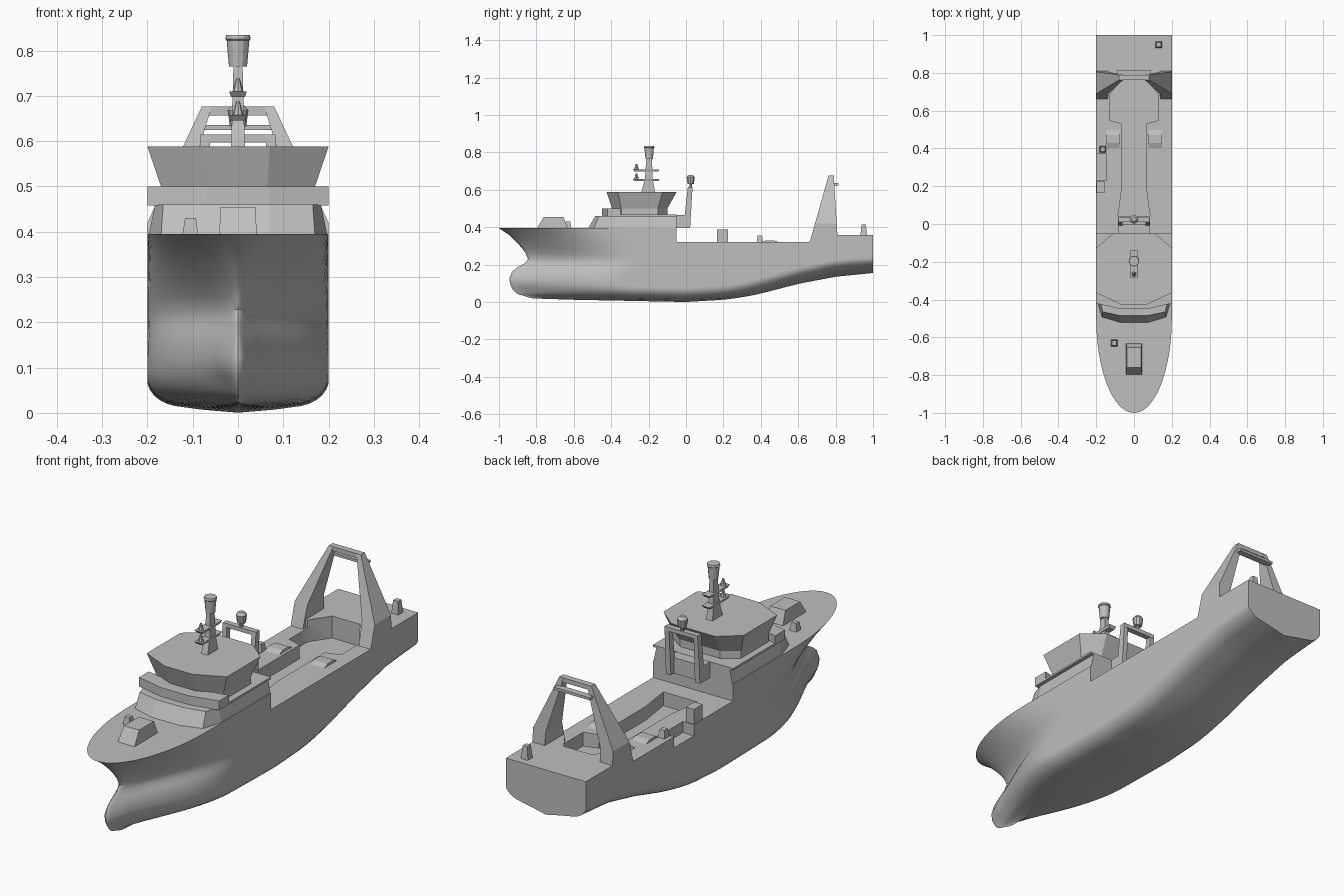
import bpy, bmesh, math

if "Cube" in bpy.data.objects:
    bpy.data.objects.remove(bpy.data.objects["Cube"], do_unlink=True)

grey = bpy.data.materials.new("plain grey")
grey.use_nodes = True
grey.diffuse_color = (0.52, 0.52, 0.52, 1)
grey.node_tree.nodes["Principled BSDF"].inputs["Base Color"].default_value = grey.diffuse_color


def finish(name, bm):
    bmesh.ops.recalc_face_normals(bm, faces=bm.faces)
    mesh = bpy.data.meshes.new(name)
    bm.to_mesh(mesh)
    bm.free()
    mesh.materials.append(grey)
    obj = bpy.data.objects.new(name, mesh)
    bpy.context.collection.objects.link(obj)
    return obj


def loft(name, *layers):
    """Solid through (height, outline) layers with equal point counts."""
    bm = bmesh.new()
    loops = [[bm.verts.new((x, y, z)) for x, y in outline] for z, outline in layers]
    n = len(loops[0])
    bm.faces.new(loops[0])
    bm.faces.new(loops[-1])
    for a, b in zip(loops, loops[1:]):
        for i in range(n):
            j = (i + 1) % n
            bm.faces.new((a[i], a[j], b[j], b[i]))
    return finish(name, bm)


def rect(x0, x1, y0, y1):
    return [(x0, y0), (x1, y0), (x1, y1), (x0, y1)]


def ring(y, r, n=10):
    return [(r * math.cos(math.tau * i / n), y + r * math.sin(math.tau * i / n)) for i in range(n)]


def both(*half):
    """Mirror a half outline (positive x, front to back) into a full one."""
    return list(half) + [(-x, y) for x, y in reversed(half)]


def prism(name, outline, z0, z1):
    return loft(name, (z0, outline), (z1, outline))


def lerp(table, y):
    for (a, p), (b, q) in zip(table, table[1:]):
        if y <= b:
            return p + (q - p) * max(0, (y - a) / (b - a))
    return table[-1][1]


def clip(v):
    return max(0.0, min(1.0, v))


# Hull: waterline rows of height, stem position and bilge fullness
TOP = 0.395
KEEL = [(-0.85, 0.02), (-0.6, 0.012), (0, 0.0), (0.2, 0.012), (0.3, 0.025), (0.4, 0.045),
        (0.6, 0.097), (0.8, 0.135), (1, 0.155)]
ROWS = [(0, -0.82, 0), (0.007, -0.85, 0.4), (0.015, -0.87, 0.7), (0.02, -0.89, 0.79),
        (0.027, -0.905, 0.86), (0.037, -0.916, 0.92), (0.05, -0.926, 0.967), (0.065, -0.934, 0.993),
        (0.08, -0.94, 1), (0.11, -0.945, 1), (0.15, -0.93, 1), (0.175, -0.9, 1),
        (0.195, -0.865, 1), (0.22, -0.845, 1), (0.25, -0.855, 1), (0.28, -0.875, 1),
        (0.32, -0.91, 1), (0.36, -0.95, 1), (TOP, -1, 1)]
COLS = 48


def hull_point(row, t):
    h, stem, full = row
    y = stem + (1 - stem) * t ** 1.8
    keel = lerp(KEEL, y)
    z = keel + (TOP - keel) * (h / TOP) ** (1 - 0.35 * clip((y - 0.2) / 0.6))
    d = y - stem
    flare = math.sqrt(max(0, 1 - (1 - clip(d / 0.5)) ** 2))
    entry = math.sin(math.pi / 2 * clip(d / 0.62)) ** 1.35
    q = clip((h - 0.06) / (TOP - 0.06)) ** 2
    body = 0.2 * full * (entry * (1 - q) + flare * q)
    bulb = 0.036 * full * math.sqrt(clip(d / 0.08)) * math.exp(-((h - 0.1) / 0.06) ** 2)
    return min(math.hypot(body, bulb), 0.2), y, z


bm = bmesh.new()
rings = []
for c in range(COLS + 1):
    pts = [hull_point(r, c / COLS) for r in ROWS]
    pts = [(-x, y, z) for x, y, z in reversed(pts)] + pts[1:]
    rings.append([bm.verts.new(p) for p in pts])
for a, b in zip(rings, rings[1:]):
    for i in range(len(a)):
        j = (i + 1) % len(a)
        bm.faces.new((a[i], a[j], b[j], b[i]))
bm.faces.new(rings[-1])
bmesh.ops.remove_doubles(bm, verts=bm.verts, dist=0.00005)
bmesh.ops.dissolve_degenerate(bm, dist=0.00001, edges=bm.edges)
hull = finish("hull", bm)

# Lowered decks, work well and side notch cut out of the hull
well = both((0.085, 0.04), (0.063, 0.2), (0.063, 0.53), (0.13, 0.55), (0.13, 0.68), (0.07, 0.77))
cutters = [
    prism("work_deck_cutter", rect(-0.3, 0.3, -0.05, 0.68), 0.32, 0.6),
    prism("stern_deck_cutter", rect(-0.3, 0.3, 0.67, 1.2), 0.357, 0.6),
    prism("well_cutter", well, 0.258, 0.7),
    prism("notch_cutter", rect(-0.3, -0.145, 0.23, 0.37), 0.27, 0.7),
]
bpy.context.view_layer.objects.active = hull
for cutter in cutters:
    cutter.hide_render = True
    mod = hull.modifiers.new(cutter.name, "BOOLEAN")
    mod.operation = "DIFFERENCE"
    mod.solver = "EXACT"
    mod.object = cutter
    bpy.ops.object.modifier_apply(modifier=mod.name)
for cutter in cutters:
    bpy.data.objects.remove(cutter, do_unlink=True)
bpy.ops.object.select_all(action="DESELECT")
hull.select_set(True)
bpy.ops.object.shade_smooth_by_angle(angle=math.radians(35))

# Deckhouse, its roof, the front ledge and the flared bridge
loft("deckhouse",
     (0.39, both((0.07, -0.525), (0.17, -0.495), (0.198, -0.4), (0.198, -0.05))),
     (0.46, both((0.07, -0.485), (0.165, -0.465), (0.183, -0.4), (0.183, -0.05))))
prism("deckhouse_roof", both((0.07, -0.45), (0.2, -0.42), (0.2, -0.05)), 0.458, 0.467)
prism("front_ledge", both((0.07, -0.45), (0.2, -0.42), (0.2, -0.35), (0.07, -0.38)), 0.465, 0.5)
bridge_foot = both((0.065, -0.395), (0.17, -0.345), (0.17, -0.15), (0.1, -0.1))
loft("bridge", (0.465, bridge_foot), (0.5, bridge_foot),
     (0.588, both((0.07, -0.425), (0.2, -0.365), (0.2, -0.125), (0.11, -0.05))))
prism("gantry_support", rect(-0.085, 0.085, -0.12, 0.0), 0.395, 0.466)

# Foredeck winch housing
loft("winch_housing", (0.39, rect(-0.042, 0.042, -0.8, -0.63)),
     (0.455, rect(-0.038, 0.038, -0.76, -0.655)))

# Vents on the decks
for name, x, y, z, h in (("fore_vent", -0.105, -0.63, 0.39, 0.04),
                         ("side_vent", -0.165, 0.395, 0.315, 0.04),
                         ("stern_vent", 0.13, 0.95, 0.35, 0.065)):
    loft(name, (z, rect(x - 0.018, x + 0.018, y - 0.018, y + 0.018)),
         (z + h, rect(x - 0.012, x + 0.012, y - 0.012, y + 0.012)))
prism("side_locker", rect(-0.198, -0.157, 0.165, 0.225), 0.31, 0.387)

# Gantry behind the bridge, stern frame and low deck hatches
for side, s in (("left", 1), ("right", -1)):
    loft(side + "_gantry_leg", (0.395, rect(s * 0.06, s * 0.085, -0.015, 0.022)),
         (0.615, rect(s * 0.062, s * 0.083, 0.01, 0.035)))
    loft(side + "_stern_frame_leg", (0.315, rect(s * 0.14, s * 0.2, 0.66, 0.812)),
         (0.42, rect(s * 0.136, s * 0.2, 0.69, 0.806)),
         (0.676, rect(s * 0.058, s * 0.08, 0.762, 0.79)))
    loft(side + "_deck_hatch", (0.315, rect(s * 0.075, s * 0.15, 0.39, 0.51)),
         (0.33, rect(s * 0.078, s * 0.147, 0.43, 0.47)))
prism("gantry_beam", rect(-0.083, 0.083, 0.01, 0.035), 0.597, 0.615)
prism("stern_frame_beam", rect(-0.075, 0.075, 0.762, 0.79), 0.656, 0.676)
prism("stern_frame_bar", rect(-0.09, 0.09, 0.785, 0.815), 0.624, 0.636)

# Light on the gantry
prism("gantry_light_post", ring(0.025, 0.008), 0.61, 0.64)
loft("gantry_light", (0.632, ring(0.025, 0.018)), (0.668, ring(0.025, 0.023)),
     (0.68, ring(0.025, 0.012)))

# Mast with platforms, scanners and top drum
loft("mast", (0.585, rect(-0.016, 0.016, -0.24, -0.165)),
     (0.655, rect(-0.013, 0.013, -0.22, -0.178)),
     (0.77, rect(-0.01, 0.01, -0.212, -0.182)))
for name, z in (("lower", 0.652), ("upper", 0.703)):
    loft(name + "_mast_platform", (z - 0.006, rect(-0.015, 0.015, -0.275, -0.15)),
         (z + 0.006, rect(-0.019, 0.019, -0.285, -0.14)))
    loft(name + "_scanner", (z, ring(-0.265, 0.014, 8)), (z + 0.035, ring(-0.265, 0.004, 8)))
loft("mast_drum", (0.765, ring(-0.197, 0.02, 12)), (0.822, ring(-0.197, 0.025, 12)),
     (0.825, ring(-0.197, 0.028, 12)), (0.834, ring(-0.197, 0.026, 12)))
